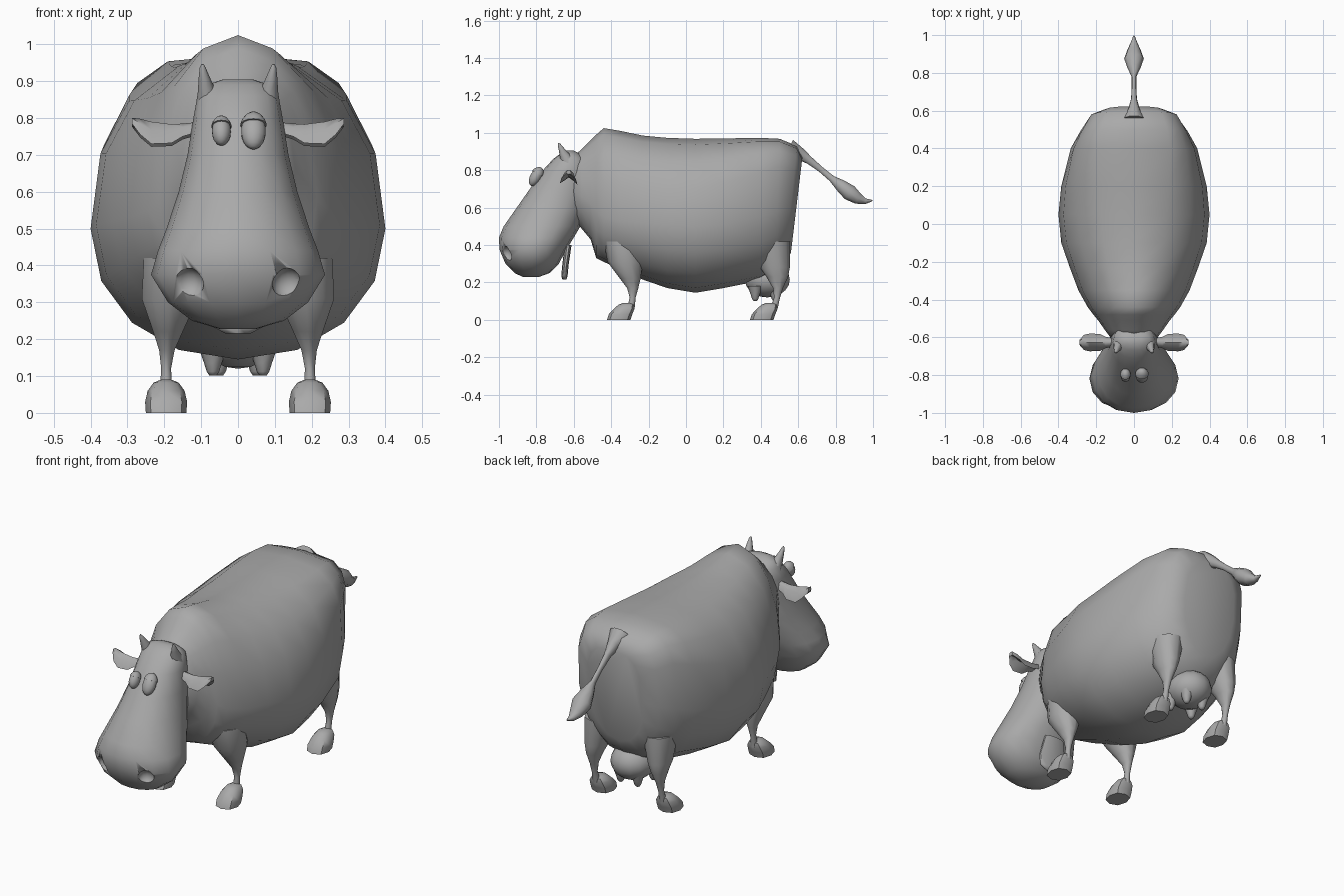
import bpy, bmesh, math
from mathutils import Vector, Matrix

hide = bpy.data.materials.new("grey hide")
hide.diffuse_color = (0.4, 0.4, 0.4, 1)


def finish(name, bm, angle=60):
    bmesh.ops.recalc_face_normals(bm, faces=bm.faces)
    me = bpy.data.meshes.new(name)
    bm.to_mesh(me)
    bm.free()
    ob = bpy.data.objects.new(name, me)
    bpy.context.collection.objects.link(ob)
    me.materials.append(hide)
    bpy.ops.object.select_all(action='DESELECT')
    ob.select_set(True)
    bpy.context.view_layer.objects.active = ob
    bpy.ops.object.shade_smooth_by_angle(angle=math.radians(angle))
    return ob


def loft(name, rings, angle=60):
    """Skin a list of equal-length point rings and cap both ends."""
    bm = bmesh.new()
    vs = [[bm.verts.new(p) for p in r] for r in rings]
    n = len(vs[0])
    for a, b in zip(vs, vs[1:]):
        for i in range(n):
            j = (i + 1) % n
            bm.faces.new((a[i], a[j], b[j], b[i]))
    bm.faces.new(vs[0])
    bm.faces.new(vs[-1])
    return finish(name, bm, angle)


def power(v, n):
    return math.copysign(abs(v) ** (2 / n), v)


def flat_ring(x, y, z, rx, ry, n=10, e=2):
    """Horizontal ring."""
    return [(x + rx * power(math.sin(t), e), y + ry * power(math.cos(t), e), z)
            for t in (math.tau * i / n for i in range(n))]


def tube(name, stations, n=10):
    """Round tube through (point, side radius, depth radius) stations."""
    pts = [Vector(s[0]) for s in stations]
    rings = []
    for i, (_, a, b) in enumerate(stations):
        d = (pts[min(i + 1, len(pts) - 1)] - pts[max(i - 1, 0)]).normalized()
        u = Vector((1, 0, 0))
        u = (u - d * u.dot(d)).normalized()
        w = d.cross(u)
        rings.append([pts[i] + u * a * math.cos(math.tau * k / n)
                      + w * b * math.sin(math.tau * k / n) for k in range(n)])
    return loft(name, rings)


def ellipsoid(name, loc, radii, tilt=0, seg=14, cut=None):
    bm = bmesh.new()
    bmesh.ops.create_uvsphere(bm, u_segments=seg, v_segments=10, radius=1)
    if cut is not None:
        bmesh.ops.bisect_plane(bm, geom=bm.verts[:] + bm.edges[:] + bm.faces[:],
                               plane_co=(0, 0, cut), plane_no=(0, 0, 1), clear_inner=True)
        bmesh.ops.holes_fill(bm, edges=[e for e in bm.edges if e.is_boundary])
    bm.transform(Matrix.Translation(loc) @ Matrix.Rotation(tilt, 4, 'X')
                 @ Matrix.Diagonal((*radii, 1)))
    return finish(name, bm)


# Body: y, top, bottom, half width, widest height, top squareness, lean
sections = [
    (-0.62, 0.86, 0.55, 0.11, 0.70, 2.0, 0),
    (-0.56, 0.91, 0.49, 0.155, 0.66, 2.0, 0),
    (-0.51, 0.96, 0.43, 0.19, 0.62, 2.0, 0),
    (-0.48, 0.99, 0.33, 0.215, 0.58, 2.0, 0),
    (-0.44, 1.025, 0.31, 0.245, 0.55, 2.0, 0),
    (-0.35, 1.01, 0.27, 0.295, 0.53, 2.0, 0),
    (-0.23, 0.985, 0.215, 0.34, 0.52, 2.1, 0),
    (-0.10, 0.973, 0.17, 0.385, 0.51, 2.2, 0),
    (0.05, 0.968, 0.145, 0.40, 0.50, 2.3, 0),
    (0.20, 0.97, 0.17, 0.385, 0.51, 2.6, 0),
    (0.40, 0.973, 0.21, 0.335, 0.55, 3.4, 0),
    (0.49, 0.968, 0.25, 0.285, 0.58, 4.0, 0.03),
    (0.56, 0.93, 0.30, 0.235, 0.60, 4.0, 0.10),
    (0.59, 0.87, 0.36, 0.16, 0.62, 3.0, 0.12),
]
rings = []
for y, zt, zb, w, zm, e, lean in sections:
    ring = []
    for i in range(16):
        t = math.tau * i / 16
        s, c = math.sin(t), math.cos(t)
        k = e if c > 0 else 2.1
        z = zm + (zt - zm if c > 0 else zm - zb) * power(c, k)
        ring.append((w * power(s, k), y + lean * (z - 0.6), z))
    rings.append(ring)
loft("body", rings)

# Head: height, front y, back y, half width
slices = [
    (0.228, -0.87, -0.79, 0.05), (0.25, -0.915, -0.73, 0.125), (0.30, -0.965, -0.68, 0.19),
    (0.375, -0.997, -0.64, 0.236), (0.44, -1.0, -0.60, 0.217), (0.50, -0.975, -0.565, 0.194),
    (0.60, -0.905, -0.53, 0.161), (0.70, -0.835, -0.51, 0.137), (0.80, -0.765, -0.51, 0.121),
    (0.86, -0.71, -0.53, 0.11), (0.89, -0.67, -0.57, 0.085), (0.905, -0.64, -0.60, 0.04)]
head = loft("head", [flat_ring(0, (f + b) / 2, z, w, (b - f) / 2, 16, 2.1)
                     for z, f, b, w in slices])

# Nostrils sunk into the muzzle
for s in (-1, 1):
    cutter = ellipsoid("nostril_cutter", (s * 0.135, -0.965, 0.35), (0.043, 0.04, 0.043))
    cutter.hide_render = True
    cutter.hide_viewport = True
    m = head.modifiers.new("nostril", 'BOOLEAN')
    m.operation = 'DIFFERENCE'
    m.object = cutter

# Lower jaw flap behind the muzzle
loft("jaw_flap", [flat_ring(0, y, z, w, d, 10) for z, y, w, d in
                  ((0.215, -0.65, 0.035, 0.01), (0.235, -0.65, 0.075, 0.017),
                   (0.29, -0.645, 0.085, 0.017), (0.40, -0.63, 0.06, 0.018))])

# Eyes of unequal size with heavy upper lids
for x, w, h in ((-0.045, 0.026, 0.042), (0.042, 0.034, 0.054)):
    c = (x, -0.803, 0.764)
    ellipsoid("eyeball", c, (w, 0.03, h), math.radians(-30))
    ellipsoid("eyelid", c, (w * 1.14, 0.036, h * 1.08), math.radians(-30), cut=0.35)

for s in (-1, 1):
    # Horns
    tube("horn", [((s * 0.082, -0.63, 0.84), 0.032, 0.038), ((s * 0.085, -0.648, 0.875), 0.024, 0.028),
                  ((s * 0.092, -0.665, 0.91), 0.015, 0.016), ((s * 0.096, -0.678, 0.937), 0.008, 0.008),
                  ((s * 0.096, -0.681, 0.946), 0.003, 0.003)], 8)
    # Cupped drooping ears: x, half depth, ridge height, edge height
    ear = []
    for x, d, zr, ze in ((0.10, 0.02, 0.79, 0.765), (0.15, 0.03, 0.785, 0.75),
                         (0.18, 0.045, 0.783, 0.732), (0.235, 0.047, 0.79, 0.73),
                         (0.265, 0.04, 0.798, 0.755), (0.288, 0.014, 0.80, 0.785)):
        y, zm = -0.627, (zr + ze) / 2 + 0.008
        ear.append([(s * x, y, zr), (s * x, y + d * 0.6, zm), (s * x, y + d, ze - 0.008),
                    (s * x, y + d * 0.5, zm - 0.02), (s * x, y, zr - 0.022),
                    (s * x, y - d * 0.5, zm - 0.02), (s * x, y - d, ze), (s * x, y - d * 0.6, zm)])
    loft("ear", ear, 50)

    # Legs: height, x, y, half width, half depth
    front = [(0.06, 0.195, -0.295, 0.018, 0.02), (0.12, 0.195, -0.285, 0.014, 0.016),
             (0.17, 0.193, -0.285, 0.022, 0.03), (0.22, 0.19, -0.298, 0.042, 0.055),
             (0.31, 0.185, -0.325, 0.08, 0.095), (0.42, 0.17, -0.34, 0.09, 0.1)]
    back = [(0.06, 0.195, 0.47, 0.018, 0.02), (0.12, 0.195, 0.487, 0.014, 0.016),
            (0.17, 0.194, 0.492, 0.02, 0.027), (0.23, 0.19, 0.488, 0.038, 0.058),
            (0.28, 0.185, 0.475, 0.055, 0.08), (0.42, 0.17, 0.455, 0.085, 0.1)]
    for name, rows, y0 in (("front", front, -0.36), ("back", back, 0.405)):
        loft(name + "_leg", [flat_ring(s * x, y, z, a, b) for z, x, y, a, b in rows])
        loft(name + "_hoof", [flat_ring(s * 0.195, y0 + dy, z, a, b, 8, 2.4) for z, dy, a, b in
                              ((0, 0, 0.055, 0.063), (0.03, 0.01, 0.057, 0.063),
                               (0.06, 0.03, 0.05, 0.055), (0.082, 0.042, 0.034, 0.042),
                               (0.09, 0.045, 0.015, 0.02))], 45)

    # Teats
    for x, y in ((0.068, 0.37), (0.05, 0.475)):
        loft("teat", [flat_ring(s * x, y, z, r, r, 8) for z, r in
                      ((0.18, 0.04), (0.135, 0.024), (0.112, 0.017), (0.102, 0.01))])

# Udder
ellipsoid("udder", (0, 0.435, 0.215), (0.112, 0.12, 0.095))

# Tail with a tuft
tube("tail", [((0, 0.55, 0.92), 0.06, 0.05), ((0, 0.61, 0.888), 0.03, 0.034),
              ((0, 0.66, 0.852), 0.016, 0.022), ((0, 0.72, 0.805), 0.012, 0.016),
              ((0, 0.78, 0.755), 0.012, 0.018), ((0, 0.825, 0.72), 0.034, 0.034),
              ((0, 0.875, 0.68), 0.052, 0.045), ((0, 0.92, 0.648), 0.036, 0.032),
              ((0, 0.96, 0.634), 0.018, 0.016), ((0, 0.998, 0.638), 0.003, 0.003)])
